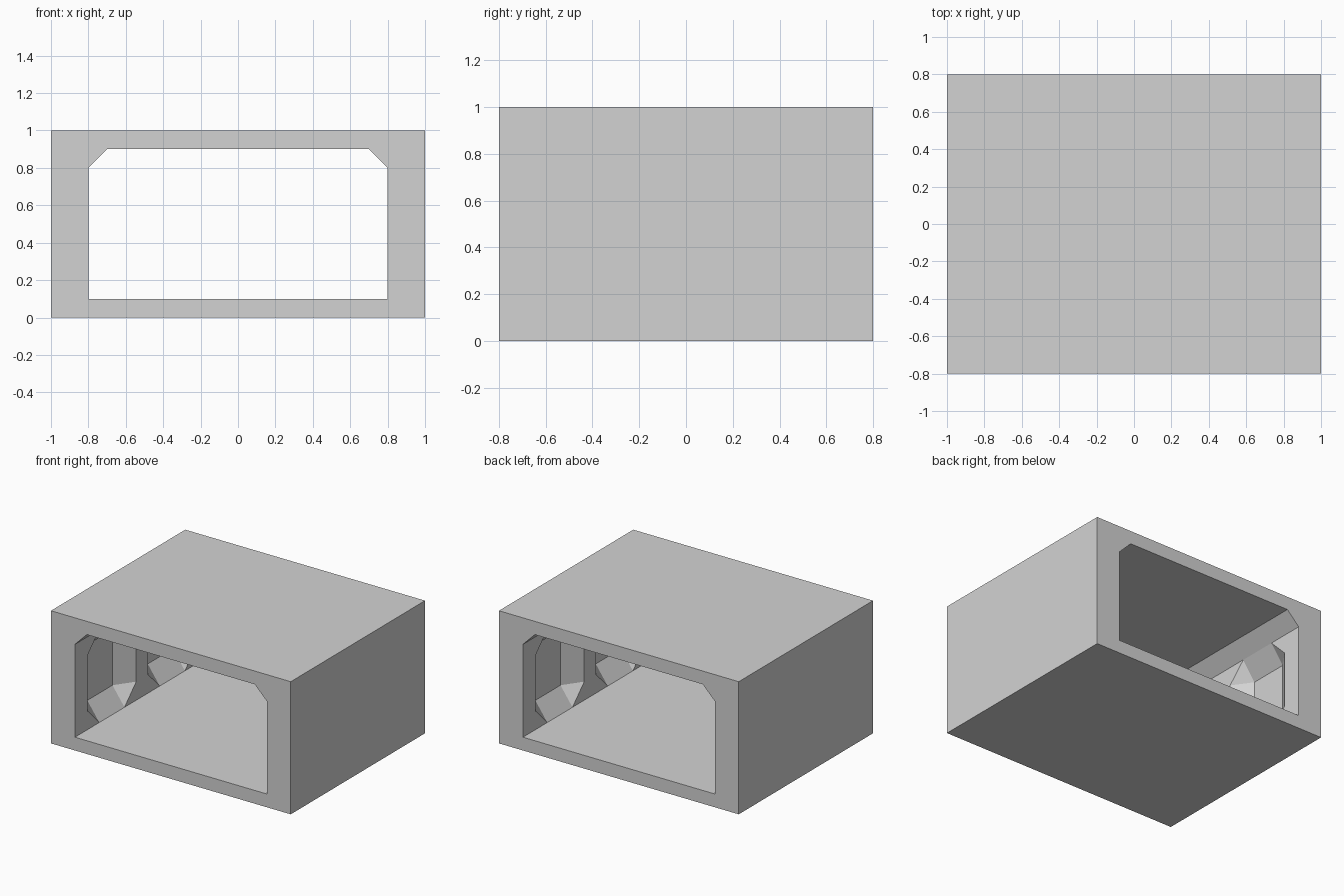
import bpy, bmesh

cube = bpy.data.objects.get("Cube")
if cube:
    bpy.data.objects.remove(cube, do_unlink=True)

# Main dimensions
HALF_W, HALF_D, HEIGHT = 1.0, 0.8, 1.0
WALL, FLOOR, SHOULDER, CEILING, CEIL_HALF = 0.8, 0.1, 0.8, 0.9, 0.7
NICHE_Y, NICHE_HALF, BEVEL, DEPTH = 0.36, 0.29, 0.14, 0.1
LEVELS = [FLOOR, FLOOR + BEVEL, SHOULDER - BEVEL, SHOULDER]

concrete = bpy.data.materials.new("light_grey_concrete")
concrete.use_nodes = True
grey = (0.65, 0.65, 0.65, 1.0)
concrete.diffuse_color = grey
concrete.node_tree.nodes["Principled BSDF"].inputs["Base Color"].default_value = grey

bm = bmesh.new()


def face(*points):
    bm.faces.new([bm.verts.new(p) for p in points])


def wall_strip(x, y0, y1):
    """Flat part of an inner wall between two depths."""
    for z0, z1 in zip(LEVELS, LEVELS[1:]):
        face((x, y0, z0), (x, y1, z0), (x, y1, z1), (x, y0, z1))


def niche(side, yc):
    """Recess with sloped sides and cut corners in an inner wall."""
    mid, half = (FLOOR + SHOULDER) / 2, (SHOULDER - FLOOR) / 2
    a, b = NICHE_HALF - BEVEL, half - BEVEL

    def near(y, z):
        return (side * WALL, yc + y, mid + z)

    def deep(y, z):
        return (side * (WALL + DEPTH), yc + y, mid + z)

    face(deep(-a, -b), deep(a, -b), deep(a, b), deep(-a, b))
    for s in (-1, 1):
        face(deep(-a, s * b), deep(a, s * b), near(a, s * half), near(-a, s * half))
        face(deep(s * a, -b), deep(s * a, b), near(s * NICHE_HALF, b), near(s * NICHE_HALF, -b))
        for t in (-1, 1):
            top, edge = near(s * a, t * half), near(s * NICHE_HALF, t * b)
            face(deep(s * a, t * b), top, edge)
            face(near(s * NICHE_HALF, t * half), top, edge)


# Outer box sides
outline = [(-HALF_W, 0), (HALF_W, 0), (HALF_W, HEIGHT), (-HALF_W, HEIGHT)]
for (x0, z0), (x1, z1) in zip(outline, outline[1:] + outline[:1]):
    face((x0, -HALF_D, z0), (x1, -HALF_D, z1), (x1, HALF_D, z1), (x0, HALF_D, z0))

# Front and back frames around the opening
for y in (-HALF_D, HALF_D):
    for s in (-1, 1):
        pillar = [(HALF_W, 0)] + [(WALL, z) for z in LEVELS]
        pillar += [(CEIL_HALF, CEILING), (HALF_W, HEIGHT)]
        face(*[(s * x, y, z) for x, z in pillar])
    for half, z, outer in ((WALL, FLOOR, 0), (CEIL_HALF, CEILING, HEIGHT)):
        face((-HALF_W, y, outer), (HALF_W, y, outer), (half, y, z), (-half, y, z))

# Floor, ceiling and sloped shoulders, divided to meet the niches
stations = [-HALF_D, HALF_D]
for c in (-NICHE_Y, NICHE_Y):
    for h in (NICHE_HALF, NICHE_HALF - BEVEL):
        stations += [c - h, c + h]
stations.sort()
lining = [((-WALL, FLOOR), (WALL, FLOOR)),
          ((-CEIL_HALF, CEILING), (CEIL_HALF, CEILING)),
          ((-WALL, SHOULDER), (-CEIL_HALF, CEILING)),
          ((WALL, SHOULDER), (CEIL_HALF, CEILING))]
for y0, y1 in zip(stations, stations[1:]):
    for (xa, za), (xb, zb) in lining:
        face((xa, y0, za), (xb, y0, zb), (xb, y1, zb), (xa, y1, za))

# Inner walls: end rims, centre rib and two niches on each side
rim, rib = NICHE_Y + NICHE_HALF, NICHE_Y - NICHE_HALF
for side in (-1, 1):
    for y0, y1 in ((-HALF_D, -rim), (-rib, rib), (rim, HALF_D)):
        wall_strip(side * WALL, y0, y1)
    for yc in (-NICHE_Y, NICHE_Y):
        niche(side, yc)

bmesh.ops.remove_doubles(bm, verts=bm.verts[:], dist=0.0005)
bmesh.ops.recalc_face_normals(bm, faces=bm.faces[:])
mesh = bpy.data.meshes.new("tunnel_section")
bm.to_mesh(mesh)
bm.free()
mesh.materials.append(concrete)
tunnel = bpy.data.objects.new("tunnel_section", mesh)
bpy.context.scene.collection.objects.link(tunnel)
